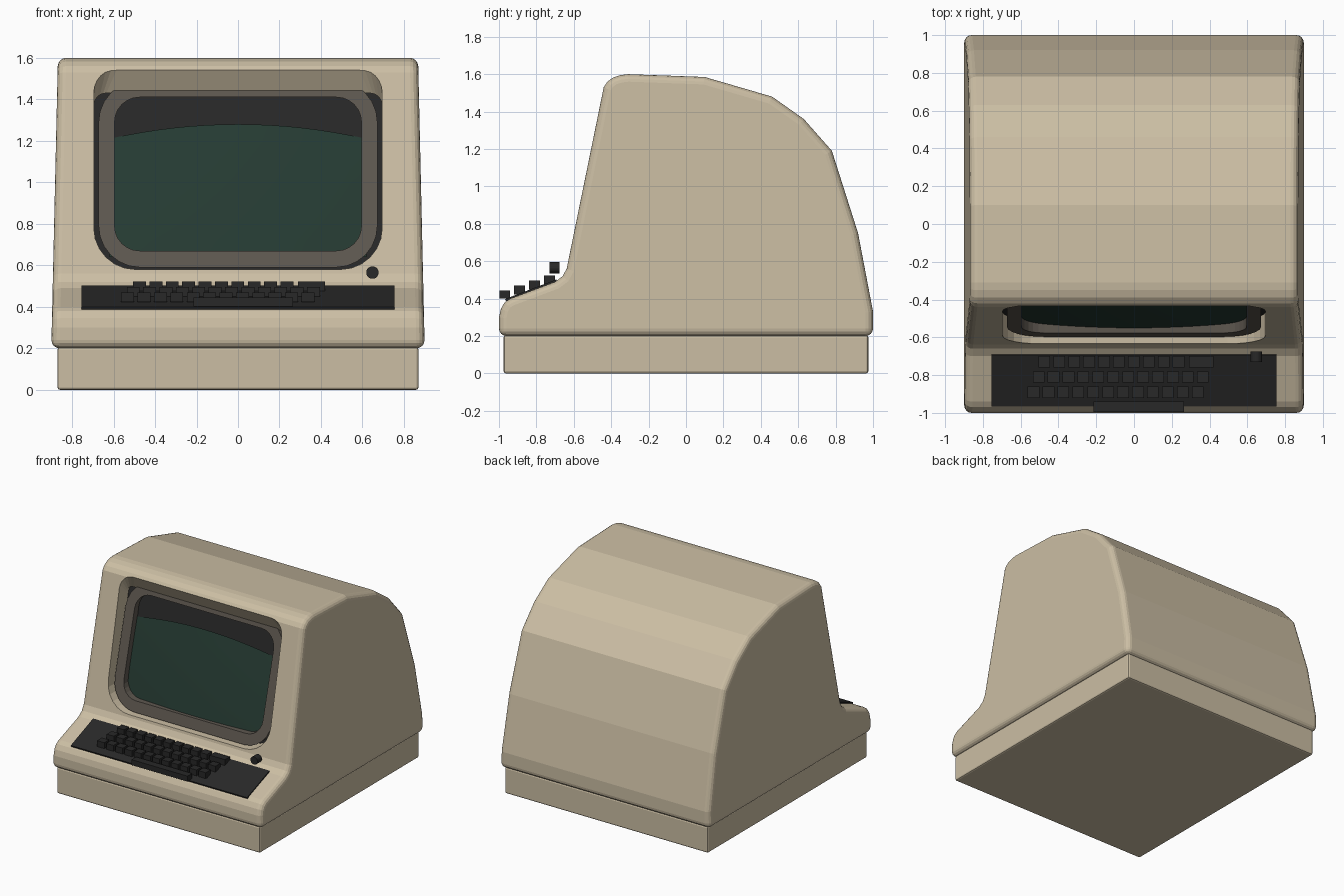
import bpy, bmesh, math
from mathutils import Matrix, Vector

if "Cube" in bpy.data.objects:
    bpy.data.objects.remove(bpy.data.objects["Cube"])


def mat(name, rgb):
    m = bpy.data.materials.new(name)
    m.diffuse_color = (*rgb, 1)
    m.use_nodes = True
    m.node_tree.nodes["Principled BSDF"].inputs["Base Color"].default_value = m.diffuse_color
    return m


BEIGE = mat("warm beige", (0.60, 0.515, 0.37))
BLACK = mat("charcoal black", (0.021, 0.021, 0.021))
BEZEL = mat("brown grey", (0.11, 0.095, 0.078))
GREEN = mat("dark green glass", (0.019, 0.044, 0.033))


def finish(bm, name, material):
    bmesh.ops.recalc_face_normals(bm, faces=bm.faces)
    me = bpy.data.meshes.new(name)
    bm.to_mesh(me)
    bm.free()
    me.materials.append(material)
    ob = bpy.data.objects.new(name, me)
    bpy.context.collection.objects.link(ob)
    return ob


def add_box(bm, center, size, tilt=0):
    m = Matrix.Translation(center) @ Matrix.Rotation(tilt, 4, 'X') @ Matrix.Diagonal((*size, 1))
    bmesh.ops.create_cube(bm, size=1, matrix=m)


def loft(name, loops, material, closed=False):
    """Skin a list of equal-length loops; cap the ends or join last to first."""
    bm = bmesh.new()
    rings = [[bm.verts.new(p) for p in l] for l in loops]
    n = len(rings[0])
    pairs = list(zip(rings, rings[1:])) + ([(rings[-1], rings[0])] if closed else [])
    for a, b in pairs:
        for i in range(n):
            j = (i + 1) % n
            bm.faces.new((a[i], a[j], b[j], b[i]))
    if not closed:
        bm.faces.new(rings[0])
        bm.faces.new(rings[-1])
    return finish(bm, name, material)


def apply_mod(ob, kind, **settings):
    mod = ob.modifiers.new(kind.lower(), kind)
    for k, v in settings.items():
        setattr(mod, k, v)
    bpy.context.view_layer.objects.active = ob
    bpy.ops.object.modifier_apply(modifier=mod.name)


def face_y(z, depth=0):
    """y of the sloped front face at height z, pushed in by depth."""
    return -0.65 + 0.204 * (z - 0.5) + depth


def outline(hw, z0, z1, rb, rt, depth, n=7):
    """Rounded rectangle lying on the sloped face; depth is a function of z."""
    pts = []
    for cx, cz, r, a0 in ((hw - rb, z0 + rb, rb, -90), (hw - rt, z1 - rt, rt, 0),
                          (-hw + rt, z1 - rt, rt, 90), (-hw + rb, z0 + rb, rb, 180)):
        for i in range(n):
            a = math.radians(a0 + 90 * i / (n - 1))
            x, z = cx + r * math.cos(a), cz + r * math.sin(a)
            pts.append((x, face_y(z, depth(z)), z))
    return pts


# Base plinth
bm = bmesh.new()
add_box(bm, (0, 0, 0.1025), (1.74, 1.95, 0.205))
base = finish(bm, "base", BEIGE)
apply_mod(base, 'BEVEL', width=0.012, segments=2)

# Main housing: side profile swept across, narrowing slightly to the top
profile = [(-1, 0.2), (-1, 0.30), (-0.99, 0.345), (-0.97, 0.38), (-0.94, 0.40),
           (-0.70, 0.49), (-0.66, 0.52), (-0.638, 0.56), (-0.44, 1.53),
           (-0.42, 1.56), (-0.39, 1.582), (-0.35, 1.595), (-0.31, 1.6),
           (0.1, 1.585), (0.46, 1.48), (0.63, 1.36), (0.78, 1.19),
           (0.92, 0.75), (1, 0.33), (1, 0.2)]
half = lambda z: 0.90 - 0.032 * (z - 0.2) / 1.4
body = loft("housing", [[(s * half(z), y, z) for y, z in profile] for s in (-1, 1)], BEIGE)
apply_mod(body, 'BEVEL', width=0.04, segments=4, limit_method='ANGLE',
          angle_limit=math.radians(40))

# Screen recess with a ceiling that slopes down inward
cutter = loft("recess_cutter", [
    outline(0.695, 0.58, 1.585, 0.2, 0.13, lambda z: -0.03),
    outline(0.695, 0.58, 1.43, 0.2, 0.06, lambda z: 0.09),
    outline(0.695, 0.58, 1.43, 0.2, 0.06, lambda z: 0.15)], BEIGE)
cutter.hide_render = True
apply_mod(body, 'BOOLEAN', object=cutter, operation='DIFFERENCE', solver='EXACT')
bpy.data.objects.remove(cutter)

# Black backing in the recess
loft("recess_backing", [
    outline(0.70, 0.57, 1.49, 0.2, 0.13, lambda z: 0.125),
    outline(0.70, 0.57, 1.49, 0.2, 0.13, lambda z: 0.16)], BLACK)

# Bezel ring around the screen
front = lambda z: 0.035 + 0.055 * (z - 0.6)
back = lambda z: 0.13
ring_out = (0.672, 0.59, 1.49, 0.2, 0.2)
ring_in = (0.595, 0.67, 1.41, 0.12, 0.12)
loft("bezel", [outline(*ring_out, front), outline(*ring_in, front),
               outline(*ring_in, back), outline(*ring_out, back)], BEZEL, closed=True)

# Bulging glass, its top edge an arc sinking into the backing
bm = bmesh.new()
N, M = 16, 8
grid = []
for j in range(M + 1):
    t = j / M
    row = []
    for i in range(N + 1):
        u = 2 * i / N - 1
        z = 0.64 + t * (0.57 + 0.07 * (1 - u * u))
        d = 0.065 + 0.035 * u * u + 0.0245 * t * t
        row.append(bm.verts.new((0.62 * u, face_y(z, d), z)))
    grid.append(row)
for j in range(M):
    for i in range(N):
        bm.faces.new((grid[j][i], grid[j][i + 1], grid[j + 1][i + 1], grid[j + 1][i]))
for f in bm.faces:
    f.smooth = True
bm.normal_update()
glass = finish(bm, "screen_glass", GREEN)
if glass.data.polygons[0].normal.y > 0:
    glass.data.flip_normals()

# Keyboard panel on the sloped shelf
bm = bmesh.new()
add_box(bm, (0, -0.828, 0.4445), (1.51, 0.293, 0.012), math.atan2(0.105, 0.275))
finish(bm, "keyboard_panel", BLACK)

# Keys: three staggered rows, one wide key and the space bar
bm = bmesh.new()
PITCH = 0.079
for x0, count, y, z in ((-0.475, 10, -0.73, 0.50), (-0.505, 12, -0.81, 0.473),
                        (-0.532, 12, -0.89, 0.446)):
    for i in range(count):
        add_box(bm, (x0 + PITCH * i, y, z), (0.062, 0.06, 0.046))
add_box(bm, (0.355, -0.73, 0.50), (0.13, 0.06, 0.046))
add_box(bm, (0.025, -0.968, 0.423), (0.48, 0.056, 0.042))
finish(bm, "keys", BLACK)

# Round knob right of the screen
bm = bmesh.new()
bmesh.ops.create_cone(bm, cap_ends=True, segments=20, radius1=0.03, radius2=0.03, depth=0.055,
                      matrix=Matrix.Translation((0.648, -0.703, 0.565))
                      @ Matrix.Rotation(math.pi / 2, 4, 'X'))
finish(bm, "knob", BLACK)
